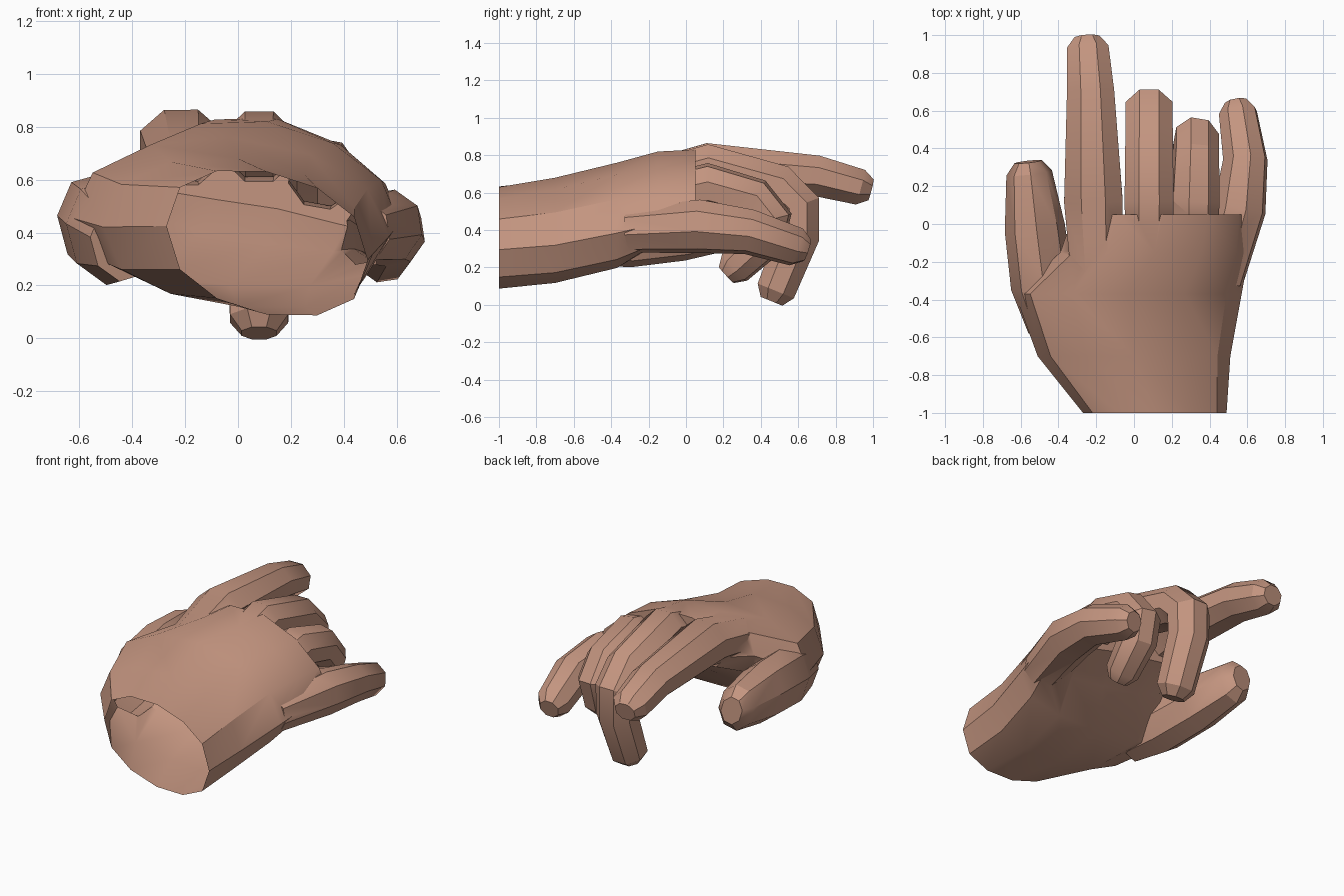
import bpy, bmesh, math
from mathutils import Vector

if "Cube" in bpy.data.objects:
    bpy.data.objects.remove(bpy.data.objects["Cube"])

skin = bpy.data.materials.new("skin")
skin.diffuse_color = (0.55, 0.30, 0.215, 1)
skin.use_nodes = True
skin.node_tree.nodes["Principled BSDF"].inputs["Base Color"].default_value = skin.diffuse_color


def loft(name, rings):
    """Closed tube through rings of equal point count, capped at both ends."""
    bm = bmesh.new()
    vs = [[bm.verts.new(p) for p in r] for r in rings]
    n = len(vs[0])
    for a, b in zip(vs, vs[1:]):
        for i in range(n):
            bm.faces.new((a[i], a[(i + 1) % n], b[(i + 1) % n], b[i]))
    bm.faces.new(vs[0])
    bm.faces.new(vs[-1])
    bmesh.ops.recalc_face_normals(bm, faces=bm.faces)
    me = bpy.data.meshes.new(name)
    bm.to_mesh(me)
    bm.free()
    me.materials.append(skin)
    ob = bpy.data.objects.new(name, me)
    bpy.context.collection.objects.link(ob)
    return ob


def palm_ring(y, cx, cz, a, b, shear, arch):
    """Twelve-sided rounded section, higher on the thumb side and arched in the middle."""
    ring = []
    for j in range(12):
        t = j * math.pi / 6
        c, s = math.cos(t), math.sin(t)
        z = cz + b * math.copysign(abs(s) ** 0.8, s) + shear * a * c - arch * c * c
        ring.append((cx + a * c, y, z))
    return ring


def digit(name, x0, x1, bow, aspect, roll, path):
    """Eight-sided finger along (y, z, width) stations, with a tapered tip."""
    n = len(path) - 1
    pts = [Vector((x0 + (x1 - x0) * i / n + bow * math.sin(math.pi * i / n), p[0], p[1]))
           for i, p in enumerate(path)]
    widths = [p[2] for p in path]
    pts.append(pts[-1] + (pts[-1] - pts[-2]).normalized() * 0.06)
    widths.append(widths[-1] * 0.6)
    k = 0.5 / math.cos(math.pi / 8)
    r = math.radians(roll)
    rings = []
    for i, p in enumerate(pts):
        t = (pts[min(i + 1, n + 1)] - pts[max(i - 1, 0)]).normalized()
        side = Vector((1, 0, 0))
        side = (side - t * side.dot(t)).normalized()
        up = side.cross(t)
        s, u = side * math.cos(r) + up * math.sin(r), up * math.cos(r) - side * math.sin(r)
        angles = [(j + 0.5) * math.pi / 4 for j in range(8)]
        rings.append([p + k * widths[i] * (s * math.cos(a) + u * aspect * math.sin(a)) for a in angles])
    return loft(name, rings)


# palm, wrist to knuckles: y, centre x, centre z, half width, half height, shear, arch
hand = loft("hand", [palm_ring(*s) for s in (
    (-1, .11, .36, .38, .27, -.17, 0),
    (-.7, 0, .4, .51, .28, -.1, .03),
    (-.37, -.03, .48, .6, .28, -.06, .06),
    (-.15, .11, .59, .5, .23, -.15, .08),
    (.05, .15, .66, .47, .17, -.2, .12))])

# thumb and four fingers
digits = [
    digit("thumb", -.44, -.555, -.01, 1.27, 15,
          [(-.55, .36, .22), (-.32, .4, .3), (-.02, .43, .29), (.27, .45, .22)]),
    digit("index_finger", -.2, -.245, 0, .87, 0,
          [(-.3, .63, .26), (.12, .73, .31), (.7, .69, .25), (.93, .63, .22)]),
    digit("middle_finger", .08, .08, 0, .95, 0,
          [(-.3, .62, .24), (.12, .735, .26), (.5, .63, .25), (.6, .53, .25), (.6, .37, .24), (.48, .075, .22)]),
    digit("ring_finger", .31, .31, .02, .97, -10,
          [(-.3, .54, .22), (.12, .63, .25), (.37, .56, .23), (.45, .46, .23), (.42, .35, .22), (.26, .2, .19)]),
    digit("little_finger", .46, .55, .08, 1.05, -35,
          [(-.3, .4, .22), (.08, .42, .26), (.34, .39, .22), (.59, .31, .19)]),
]

# fuse everything into one skin
bpy.context.view_layer.objects.active = hand
for d in digits:
    m = hand.modifiers.new("join", 'BOOLEAN')
    m.operation, m.solver, m.object = 'UNION', 'EXACT', d
    bpy.ops.object.modifier_apply(modifier=m.name)
    bpy.data.objects.remove(d)

# open wrist
bm = bmesh.new()
bm.from_mesh(hand.data)
cap = [f for f in bm.faces if f.normal.y < -0.9 and f.calc_center_median().y < -0.9]
bmesh.ops.delete(bm, geom=cap, context='FACES')
bm.to_mesh(hand.data)
bm.free()

hand.select_set(True)
bpy.ops.object.shade_smooth_by_angle(angle=math.radians(32))
